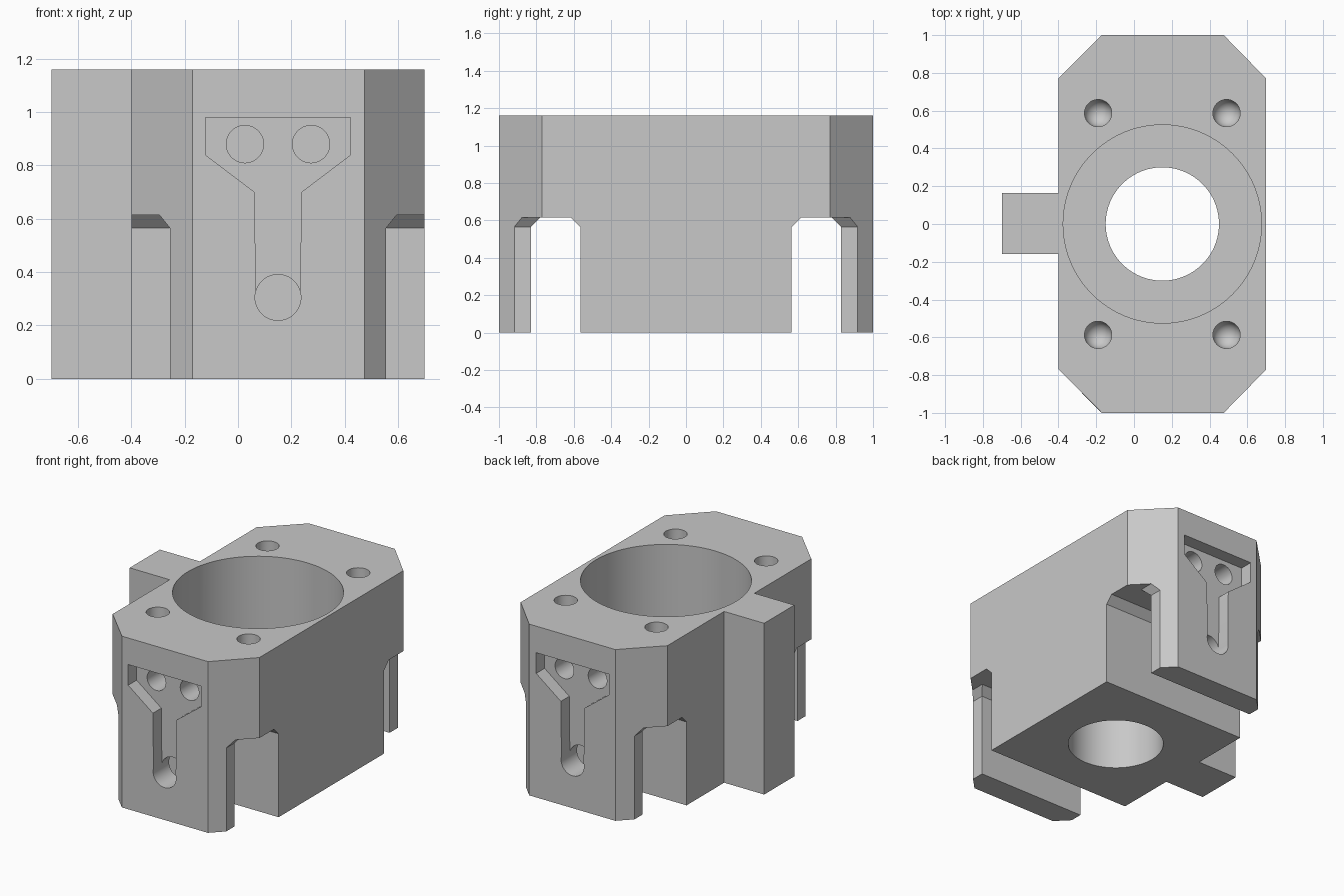
import bpy, bmesh
from math import pi, sin, cos, radians

if "Cube" in bpy.data.objects:
    bpy.data.objects.remove(bpy.data.objects["Cube"], do_unlink=True)

CX = 0.15      # axis of the bore
TOP = 1.16     # height of the block
MIRROR = (-1, 1)


def finish(bm, name):
    bmesh.ops.remove_doubles(bm, verts=bm.verts, dist=1e-5)
    bmesh.ops.recalc_face_normals(bm, faces=bm.faces)
    mesh = bpy.data.meshes.new(name)
    bm.to_mesh(mesh)
    bm.free()
    obj = bpy.data.objects.new(name, mesh)
    bpy.context.collection.objects.link(obj)
    return obj


def prism(name, points, lo, hi, axis):
    """Extrude a 2D outline along the given axis."""
    place = {"X": lambda a, b: (lo, a, b),
             "Y": lambda a, b: (a, lo, b),
             "Z": lambda a, b: (a, b, lo)}[axis]
    bm = bmesh.new()
    face = bm.faces.new([bm.verts.new(place(a, b)) for a, b in points])
    grown = bmesh.ops.extrude_face_region(bm, geom=[face])["geom"]
    shift = [hi - lo if axis == k else 0 for k in "XYZ"]
    bmesh.ops.translate(bm, vec=shift,
                        verts=[g for g in grown if isinstance(g, bmesh.types.BMVert)])
    return finish(bm, name)


def lathe(name, profile, x, y, steps):
    """Spin a radius/height profile about a vertical axis."""
    bm = bmesh.new()
    verts = [bm.verts.new((x + r, y, z)) for r, z in profile]
    edges = [bm.edges.new(pair) for pair in zip(verts, verts[1:])]
    bmesh.ops.spin(bm, geom=verts + edges, cent=(x, y, 0), axis=(0, 0, 1),
                   angle=2 * pi, steps=steps)
    return finish(bm, name)


def circle(x, z, r, n=48):
    return [(x + r * cos(2 * pi * i / n), z + r * sin(2 * pi * i / n)) for i in range(n)]


def cut(target, cutter):
    cutter.hide_render = True
    mod = target.modifiers.new("cut", "BOOLEAN")
    mod.operation = "DIFFERENCE"
    mod.solver = "EXACT"
    mod.object = cutter
    bpy.context.view_layer.objects.active = target
    bpy.ops.object.modifier_apply(modifier=mod.name)
    bpy.data.objects.remove(cutter, do_unlink=True)


# Block with clipped corners and a full-height key on its right side
outline = [(-0.4, -0.77), (-0.17, -1), (0.475, -1), (0.7, -0.77),
           (0.7, 0.77), (0.475, 1), (-0.17, 1), (-0.4, 0.77),
           (-0.4, 0.163), (-0.7, 0.163), (-0.7, -0.16), (-0.4, -0.16)]
block = prism("bored_block", outline, 0, TOP, "Z")

# Stepped bore through the middle
cut(block, lathe("bore_cutter", [(0, -0.1), (0.3, -0.1), (0.3, 0.45), (0.525, 0.45),
                                 (0.525, 1.3), (0, 1.3)], CX, 0, 96))

slot = [(0.83, -0.1), (0.83, 0.565), (0.78, 0.615), (0.615, 0.615),
        (0.565, 0.565), (0.565, -0.1)]
notch = [(0.405, -0.1), (0.405, 0.565), (0.445, 0.615), (0.7, 0.615), (0.7, -0.1)]
half_groove = [(0.083, 0.305), (0.0875, 0.7), (0.2725, 0.84), (0.2725, 0.98)]
groove = [(CX + x, z) for x, z in half_groove]
groove += [(CX - x, z) for x, z in reversed(half_groove)]

for end in MIRROR:
    # Cross slot behind the end flap
    cut(block, prism("slot_cutter", [(end * y, z) for y, z in slot], -0.6, 0.9, "X"))
    for side in MIRROR:
        # Notch narrowing the flap
        cut(block, prism("notch_cutter", [(CX + side * x, z) for x, z in notch],
                         end * 0.7, end * 1.1, "Y"))
        # Round-bottomed hole in the top
        dome = [(0.072 * sin(radians(a)), 0.86 - 0.072 * cos(radians(a)))
                for a in range(0, 91, 10)]
        cut(block, lathe("top_hole_cutter", dome + [(0.072, 1.3), (0, 1.3)],
                         CX + side * 0.34, end * 0.587, 48))
    # Funnel-shaped groove in the end face, with its holes
    cut(block, prism("groove_cutter", groove, end * 0.91, end * 1.1, "Y"))
    cut(block, prism("lower_hole_cutter", circle(CX, 0.305, 0.086),
                     end * 0.7, end * 1.1, "Y"))
    for side in MIRROR:
        cut(block, prism("upper_hole_cutter", circle(CX + side * 0.124, 0.88, 0.07),
                         end * 0.75, end * 1.1, "Y"))

# Single plain colour
grey = bpy.data.materials.new("light grey")
grey.use_nodes = True
colour = (0.58, 0.58, 0.58, 1)
grey.diffuse_color = colour
grey.node_tree.nodes["Principled BSDF"].inputs["Base Color"].default_value = colour
block.data.materials.clear()
block.data.materials.append(grey)

bpy.ops.object.select_all(action="DESELECT")
block.select_set(True)
bpy.context.view_layer.objects.active = block
bpy.ops.object.shade_smooth_by_angle(angle=radians(30))
